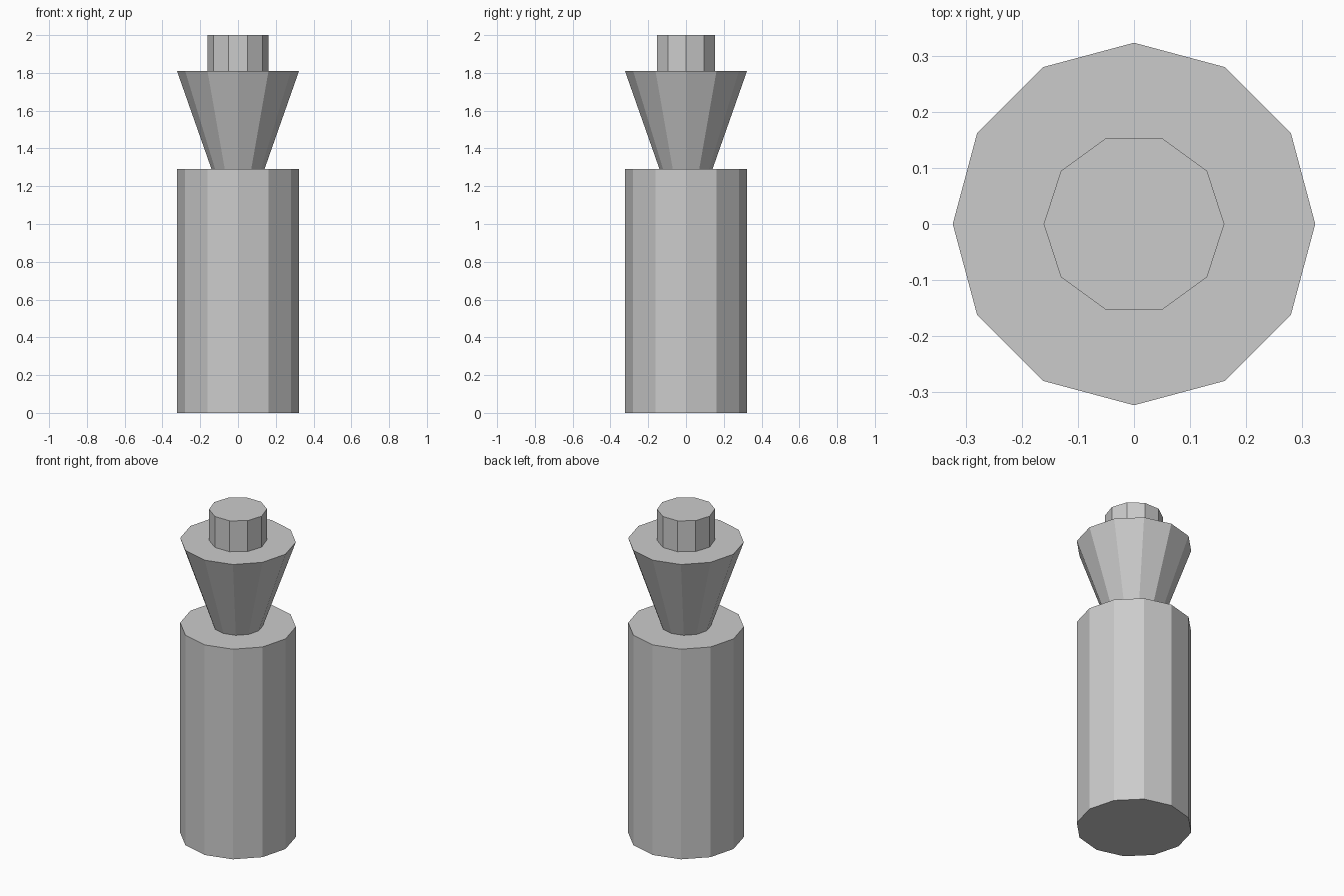
import bpy
from math import radians

if "Cube" in bpy.data.objects:
    bpy.data.objects.remove(bpy.data.objects["Cube"])


def frustum(name, sides, r_bottom, r_top, z0, z1):
    # Rotated so that a corner lies on the +x axis
    bpy.ops.mesh.primitive_cone_add(vertices=sides, radius1=r_bottom, radius2=r_top,
                                    depth=z1 - z0, location=(0, 0, (z0 + z1) / 2),
                                    rotation=(0, 0, radians(90)))
    obj = bpy.context.object
    obj.name = name
    bpy.ops.object.transform_apply(location=False, rotation=True, scale=False)
    return obj


# Main cylindrical body
frustum("body", 12, 0.323, 0.323, 0.0, 1.29)
# Flared neck widening upwards
frustum("flared_neck", 12, 0.14, 0.323, 1.29, 1.81)
# Small ten-sided cap
frustum("cap", 10, 0.161, 0.161, 1.81, 2.0)
